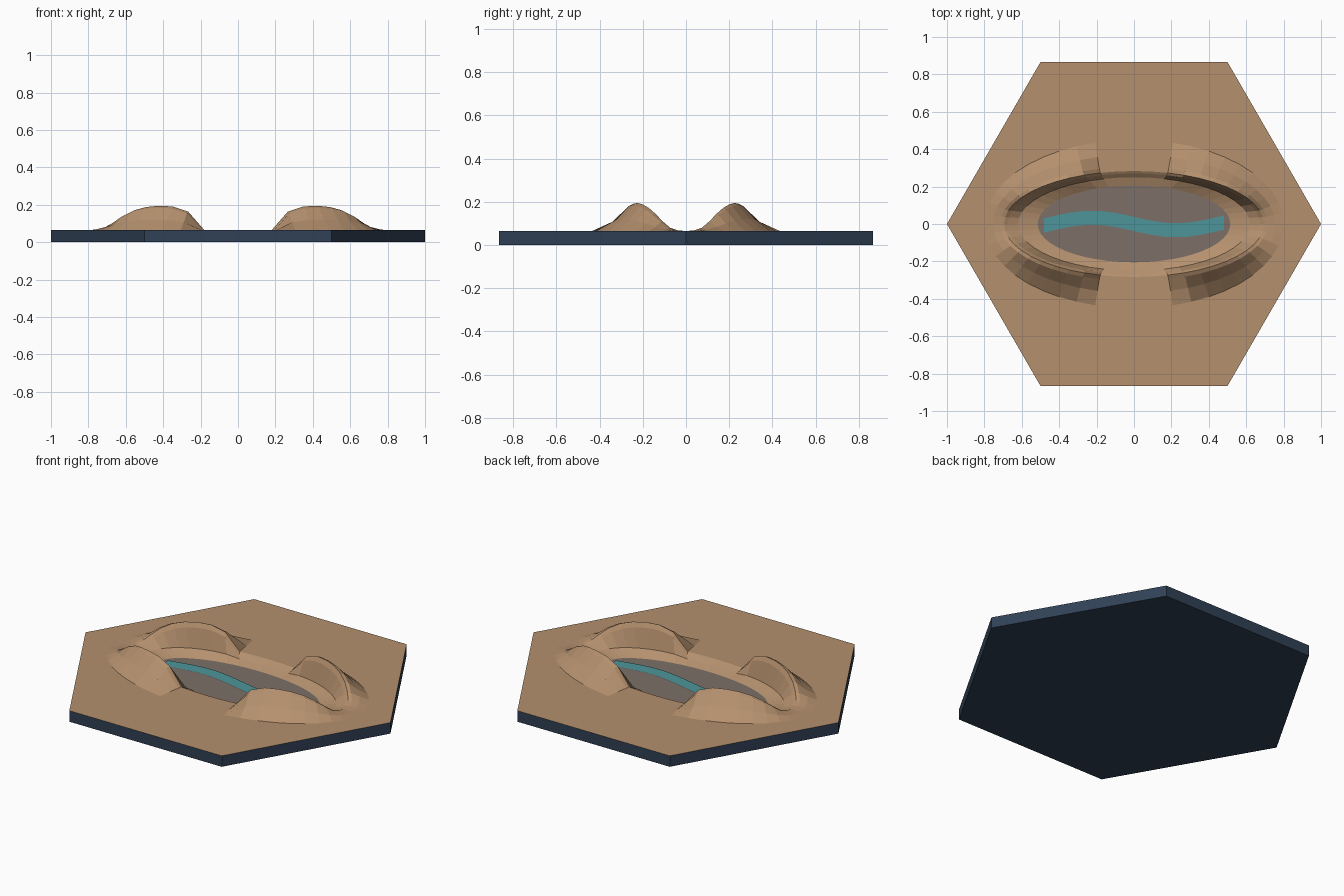
import bpy, bmesh, math

if "Cube" in bpy.data.objects:
    bpy.data.objects.remove(bpy.data.objects["Cube"])

TOP, FLOOR, SEG = 0.065, 0.022, 48


def material(name, rgb):
    m = bpy.data.materials.new(name)
    m.diffuse_color = (*rgb, 1)
    m.use_nodes = True
    m.node_tree.nodes["Principled BSDF"].inputs["Base Color"].default_value = m.diffuse_color
    return m


sand = material("sand", (0.46, 0.28, 0.155))
stone = material("grey stone", (0.2, 0.16, 0.135))
water = material("teal water", (0.075, 0.30, 0.325))
navy = material("dark navy", (0.03, 0.052, 0.092))


def make_object(name, bm, *mats):
    me = bpy.data.meshes.new(name)
    bm.to_mesh(me)
    bm.free()
    for m in mats:
        me.materials.append(m)
    ob = bpy.data.objects.new(name, me)
    bpy.context.collection.objects.link(ob)
    return ob


def hexagon(bm, z):
    return [bm.verts.new((math.cos(k * math.pi / 3), math.sin(k * math.pi / 3), z))
            for k in range(6)]


# Tile base: hexagonal sides and underside
bm = bmesh.new()
low, high = hexagon(bm, 0), hexagon(bm, TOP)
bm.faces.new(low[::-1])
for k in range(6):
    j = (k + 1) % 6
    bm.faces.new((low[k], low[j], high[j], high[k]))
make_object("tile_base", bm, navy)

# Ridge height for each 7.5 degree step of one quadrant, mirrored to the rest
HEIGHTS = [0, 0.003, 0.015, 0.045, 0.08, 0.107, 0.123, 0.13, 0.126, 0.098, 0, 0, 0]


def ridge(i):
    i %= SEG // 2
    return HEIGHTS[min(i, SEG // 2 - i)]


# Canyon cross-section rings: x radius, y radius, base z, share of ridge height
RINGS = [(0.80, 0.45, TOP, 0),
         (0.755, 0.37, TOP, 0.43),
         (0.715, 0.305, TOP, 0.92),
         (0.695, 0.283, TOP, 1.0),
         (0.675, 0.27, TOP - 0.008, 0.85),
         (0.62, 0.25, 0.04, 0.12),
         (0.515, 0.205, FLOOR, 0)]

# Canyon ground: flat hexagon top with a hole, hills and canyon walls, floor
bm = bmesh.new()
loops = []
for a, b, z, share in RINGS:
    loop = []
    for i in range(SEG):
        t = 2 * math.pi * i / SEG
        loop.append(bm.verts.new((a * math.cos(t), b * math.sin(t), z + share * ridge(i))))
    loops.append(loop)

rim = hexagon(bm, TOP)
edges = []
for loop in (rim, loops[0]):
    edges += [bm.edges.new((loop[i], loop[(i + 1) % len(loop)])) for i in range(len(loop))]
bmesh.ops.triangle_fill(bm, edges=edges, use_beauty=True, normal=(0, 0, 1))
bm.normal_update()
for f in bm.faces:
    if f.normal.z < 0:
        f.normal_flip()

for outer, inner in zip(loops, loops[1:]):
    for i in range(SEG):
        j = (i + 1) % SEG
        bm.faces.new((outer[i], outer[j], inner[j], inner[i]))
bm.faces.new(loops[-1]).material_index = 1
make_object("canyon_ground", bm, sand, stone)

# River: thin winding ribbon on the canyon floor
bm = bmesh.new()
previous = None
for k in range(33):
    x = -0.48 + 0.03 * k
    y = -0.033 * math.sin(7 * x)
    pair = [bm.verts.new((x, y + d, FLOOR + 0.004)) for d in (-0.038, 0.038)]
    if previous:
        bm.faces.new((previous[0], pair[0], pair[1], previous[1]))
    previous = pair
make_object("river", bm, water)
